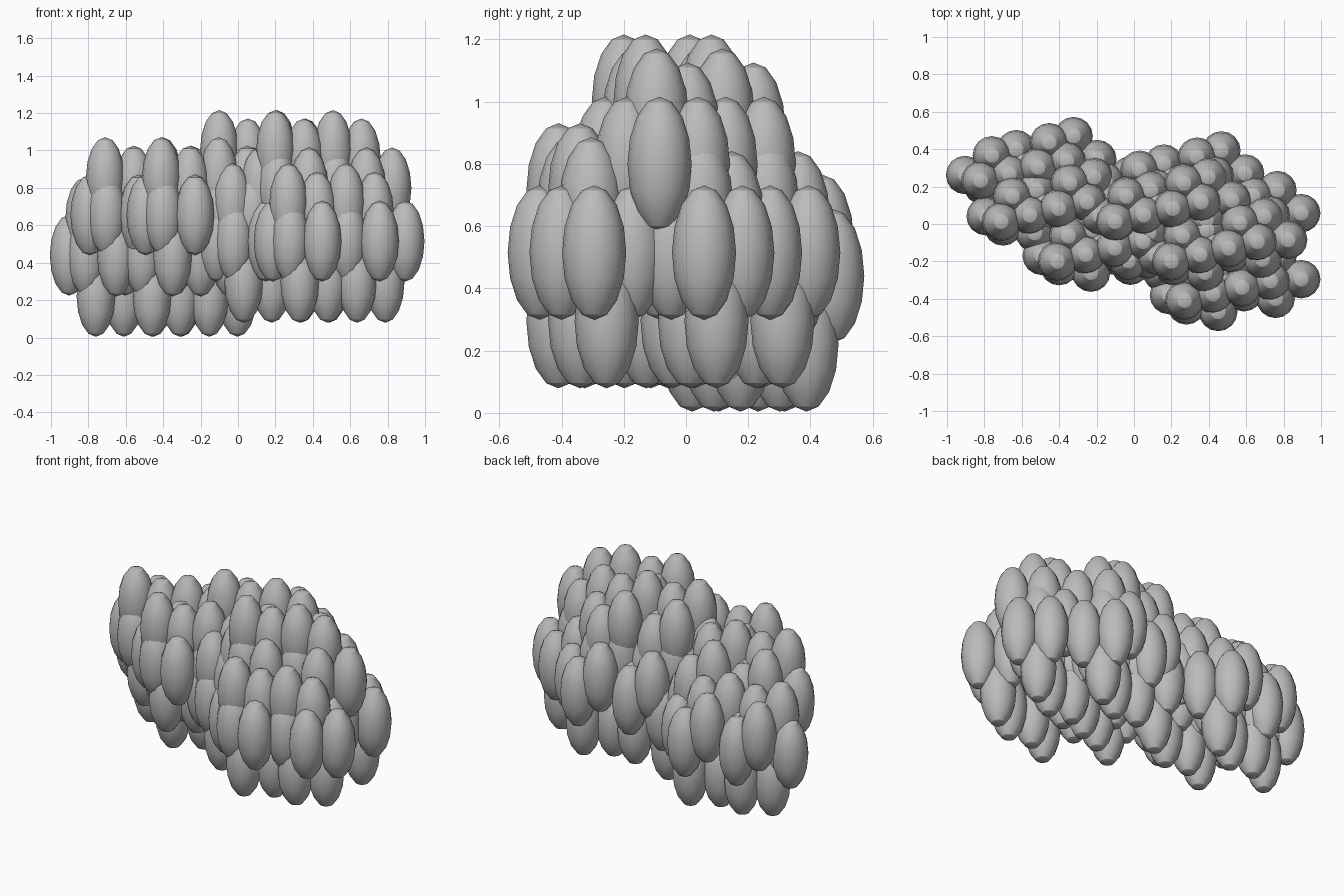
import bpy, bmesh
from math import radians
from mathutils import Matrix, Vector

cube = bpy.data.objects.get("Cube")
if cube:
    bpy.data.objects.remove(cube)

# One plain grey for every pod
grey = bpy.data.materials.new("soft_grey")
grey.use_nodes = True
colour = (0.5, 0.5, 0.5, 1)
grey.diffuse_color = colour
grey.node_tree.nodes["Principled BSDF"].inputs["Base Color"].default_value = colour

RADIUS, HALF_HEIGHT = 0.103, 0.216
ROW_STEP = Vector((0.307, 0.07, 0))      # repeat along a row
SIDE_STEP = Vector((-0.3, 0.212, 0))     # repeat from row to row

# Pods of one group: offset from the group's first top pod, and repeats along the row
PODS = [
    ((0, 0, 0), 2),              # top ridge
    ((0.153, 0.035, -0.045), 2),
    ((0.06, 0.135, -0.09), 2),   # back shoulder
    ((0.01, -0.025, -0.2), 3),   # middle tier
    ((0.18, -0.06, -0.2), 2),
    ((-0.083, 0.03, -0.2), 2),
    ((0.19, 0.168, -0.2), 2),
    ((0.06, 0, -0.42), 2),       # bottom tips
    ((0.21, 0.085, -0.42), 2),
]


def pod_group(name, origin):
    bm = bmesh.new()
    for offset, count in PODS:
        for i in range(count):
            place = Vector(origin) + Vector(offset) + ROW_STEP * i
            matrix = Matrix.Translation(place) @ Matrix.Diagonal((RADIUS, RADIUS, HALF_HEIGHT, 1))
            bmesh.ops.create_uvsphere(bm, u_segments=16, v_segments=8, radius=1, matrix=matrix)
    # Smooth sides, with a crisp edge around each tip
    bm.normal_update()
    for face in bm.faces:
        face.smooth = True
    for edge in bm.edges:
        edge.smooth = edge.calc_face_angle(0) < radians(30)
    mesh = bpy.data.meshes.new(name)
    bm.to_mesh(mesh)
    bm.free()
    mesh.materials.append(grey)
    obj = bpy.data.objects.new(name, mesh)
    bpy.context.collection.objects.link(obj)


# Front group of each tier; a second group sits one side step behind
TIERS = [
    ("left_upper_pods", (0.2, -0.2, 1.0)),
    ("left_lower_pods", (0.27, -0.057, 0.715)),
    ("left_front_pods", (0.27, -0.41, 0.715)),
    ("right_upper_pods", (-0.41, -0.2, 0.855)),
    ("right_lower_pods", (-0.52, 0.02, 0.64)),
]
for name, origin in TIERS:
    for row in range(2):
        pod_group(f"{name}_{row + 1}", Vector(origin) + SIDE_STEP * row)
